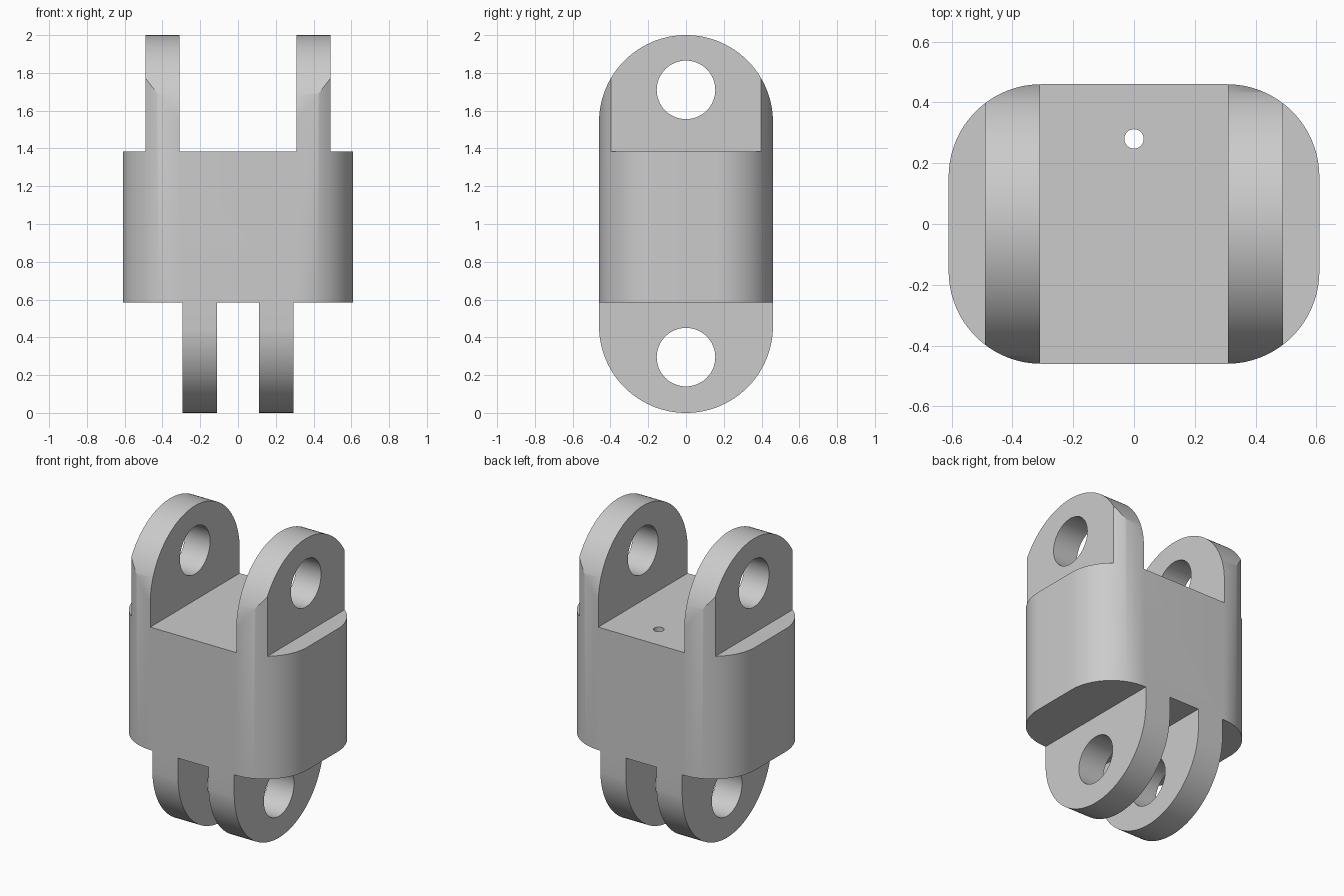
import bpy
import bmesh
from math import sin, cos, pi
from mathutils import Matrix, Vector

cube = bpy.data.objects.get("Cube")
if cube:
    bpy.data.objects.remove(cube, do_unlink=True)

HALF_X, HALF_Y, CORNER = 0.61, 0.46, 0.305
BODY_BOTTOM, BODY_TOP, HEIGHT = 0.585, 1.385, 2.0
ALONG_X = Matrix(((0, 0, 1), (1, 0, 0), (0, 1, 0))).to_4x4()  # profile (y, z) swept along x

steel = bpy.data.materials.new("light grey")
steel.use_nodes = True
GREY = (0.6, 0.6, 0.6, 1)
steel.diffuse_color = GREY
steel.node_tree.nodes["Principled BSDF"].inputs["Base Color"].default_value = GREY


def rounded_rect(hx, hy, r, steps=24):
    """Outline of a rectangle with round corners, counter-clockwise."""
    pts = []
    for q, (sx, sy) in enumerate(((1, 1), (-1, 1), (-1, -1), (1, -1))):
        for i in range(steps + 1):
            a = (q + i / steps) * pi / 2
            p = Vector((sx * (hx - r) + r * cos(a), sy * (hy - r) + r * sin(a)))
            if not pts or (p - pts[-1]).length > 1e-5:
                pts.append(p)
    if (pts[0] - pts[-1]).length < 1e-5:
        pts.pop()
    return pts


def circle(cx, cy, r, steps=64):
    return [Vector((cx + r * cos(2 * pi * i / steps), cy + r * sin(2 * pi * i / steps)))
            for i in range(steps)]


def prism(name, outline, low, high, matrix=Matrix()):
    """Solid made by sweeping an outline from low to high."""
    bm = bmesh.new()
    face = bm.faces.new([bm.verts.new((p.x, p.y, low)) for p in outline])
    top = bmesh.ops.extrude_face_region(bm, geom=[face])["geom"]
    bmesh.ops.translate(bm, vec=(0, 0, high - low),
                        verts=[v for v in top if isinstance(v, bmesh.types.BMVert)])
    bm.transform(matrix)
    bmesh.ops.recalc_face_normals(bm, faces=bm.faces)
    mesh = bpy.data.meshes.new(name)
    bm.to_mesh(mesh)
    bm.free()
    mesh.materials.append(steel)
    obj = bpy.data.objects.new(name, mesh)
    bpy.context.collection.objects.link(obj)
    return obj


def box(name, x0, x1, z0, z1):
    outline = [Vector(p) for p in ((x0, -1), (x1, -1), (x1, 1), (x0, 1))]
    return prism(name, outline, z0, z1)


def carve(target, cutter, operation="DIFFERENCE"):
    mod = target.modifiers.new(cutter.name, "BOOLEAN")
    mod.operation, mod.solver, mod.object = operation, "EXACT", cutter
    bpy.context.view_layer.objects.active = target
    bpy.ops.object.modifier_apply(modifier=mod.name)
    bpy.data.objects.remove(cutter, do_unlink=True)


# Rounded column, with both ends rounded off in the side profile
link = prism("double_clevis_link", rounded_rect(HALF_X, HALF_Y, CORNER), -0.1, HEIGHT + 0.1)
end_r = HALF_Y + 0.0004
ends = rounded_rect(end_r, HEIGHT / 2, end_r, 40)
for p in ends:
    p.y += HEIGHT / 2
carve(link, prism("rounded_ends", ends, -1, 1, ALONG_X), "INTERSECT")

# Gaps between and beside the lugs: inner and outer lug faces, height range
for inner, outer, z0, z1 in ((0.31, 0.49, BODY_TOP, 3), (0.11, 0.295, -1, BODY_BOTTOM)):
    carve(link, box("middle_gap", -inner, inner, z0, z1))
    carve(link, box("left_gap", outer, 1, z0, z1))
    carve(link, box("right_gap", -1, -outer, z0, z1))

# Pin holes through the lugs and a small vertical hole through the body
for z in (0.295, 1.71):
    carve(link, prism("pin_hole", circle(0, z, 0.155), -1, 1, ALONG_X))
carve(link, prism("small_hole", circle(0, 0.28, 0.032, 32), -1, 3))

# Smooth round surfaces with crisp edges
bpy.ops.object.select_all(action="DESELECT")
link.select_set(True)
bpy.context.view_layer.objects.active = link
bpy.ops.object.shade_smooth_by_angle(angle=pi / 6)
